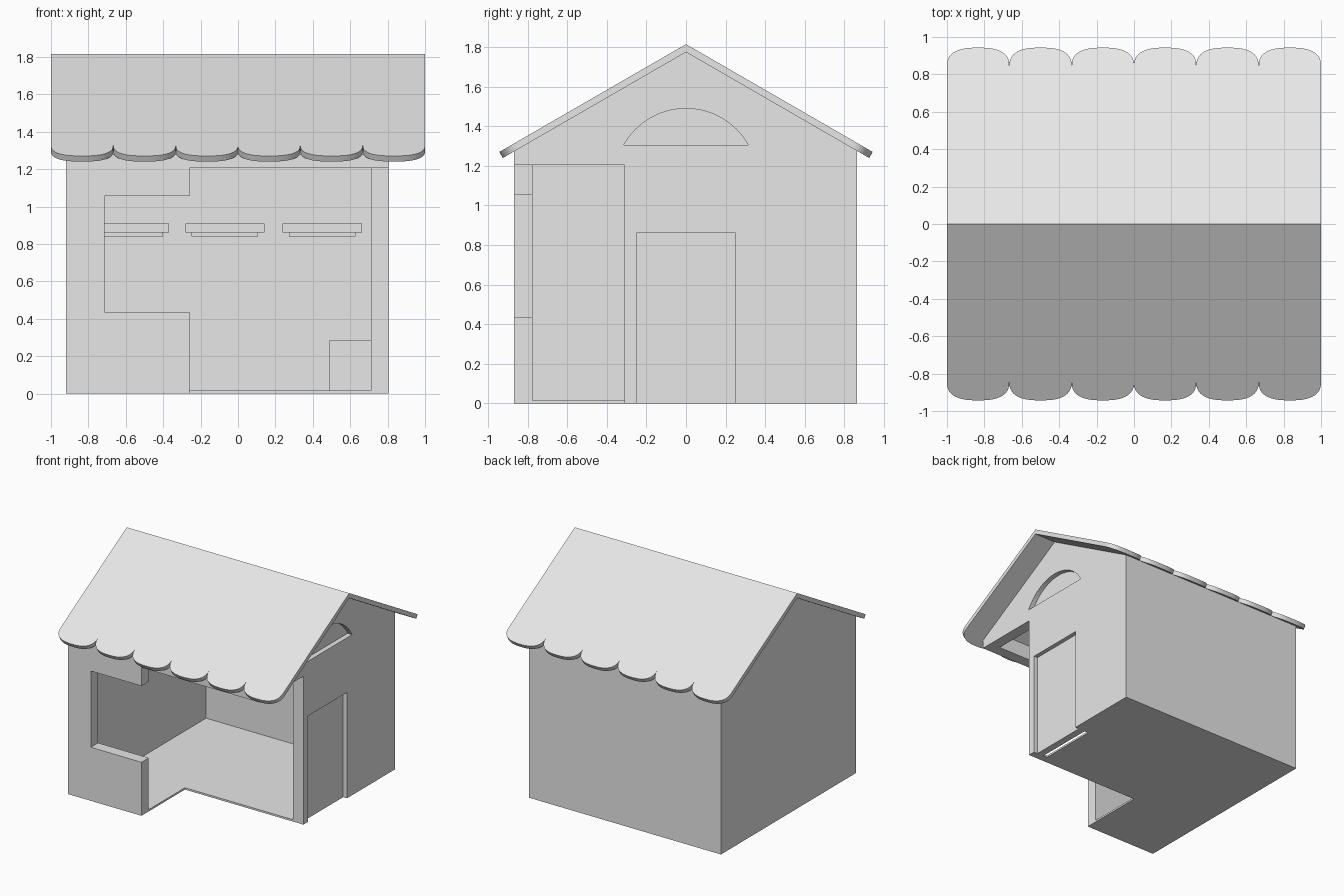
import bpy, bmesh, math

cube = bpy.data.objects.get("Cube")
if cube:
    bpy.data.objects.remove(cube, do_unlink=True)

# Single plain colour
grey = bpy.data.materials.new("light grey")
grey.use_nodes = True
grey.diffuse_color = (0.8, 0.8, 0.8, 1)
grey.node_tree.nodes["Principled BSDF"].inputs["Base Color"].default_value = (0.8, 0.8, 0.8, 1)


def make_object(name, bm):
    bmesh.ops.recalc_face_normals(bm, faces=bm.faces)
    mesh = bpy.data.meshes.new(name)
    bm.to_mesh(mesh)
    bm.free()
    mesh.materials.append(grey)
    obj = bpy.data.objects.new(name, mesh)
    bpy.context.collection.objects.link(obj)
    return obj


def prism(name, profile, x0, x1):
    """Extrude a (y, z) profile along x."""
    bm = bmesh.new()
    face = bm.faces.new([bm.verts.new((x0, y, z)) for y, z in profile])
    out = bmesh.ops.extrude_face_region(bm, geom=[face])["geom"]
    moved = [v for v in out if isinstance(v, bmesh.types.BMVert)]
    bmesh.ops.translate(bm, verts=moved, vec=(x1 - x0, 0, 0))
    return make_object(name, bm)


def box(name, x0, x1, y0, y1, z0, z1):
    return prism(name, [(y0, z0), (y1, z0), (y1, z1), (y0, z1)], x0, x1)


def cut(target, cutter):
    """Subtract the cutter, then throw it away."""
    cutter.hide_render = True
    mod = target.modifiers.new("cut", "BOOLEAN")
    mod.operation = "DIFFERENCE"
    mod.solver = "EXACT"
    mod.object = cutter
    bpy.context.view_layer.objects.active = target
    bpy.ops.object.modifier_apply(modifier=mod.name)
    bpy.data.objects.remove(cutter, do_unlink=True)


# Main dimensions
LEFT, RIGHT, FRONT, BACK = -0.92, 0.805, -0.868, 0.865
WALL, FLOOR = 0.093, 0.015
RIDGE, EAVE, THICK = 1.815, 0.943, 0.035
ANGLE = math.radians(30)
SLOPE = math.tan(ANGLE)


def under_roof(y):
    return RIDGE - THICK / math.cos(ANGLE) - SLOPE * abs(y)


def gable(y0, y1, z0, lift):
    return [(y0, z0), (y1, z0), (y1, under_roof(y1) + lift),
            (0, under_roof(0) + lift), (y0, under_roof(y0) + lift)]


# House shell: gabled block hollowed out, open to the roof
house = prism("house_walls", gable(FRONT, BACK, 0, 0.004), LEFT, RIGHT)
cut(house, prism("room_cutter", gable(FRONT + WALL, BACK - WALL, FLOOR, 0.2),
                 LEFT + WALL, RIGHT - WALL))

# Open corner, serving window, door recess and floor slot
cut(house, box("corner_cutter", -0.26, 1.1, -1.1, -0.31, -0.1, 1.205))
cut(house, box("window_cutter", -0.715, -0.2, -1.1, -0.7, 0.435, 1.055))
cut(house, box("door_cutter", RIGHT - 0.035, 1.1, -0.25, 0.25, -0.1, 0.86))
cut(house, box("slot_cutter", 0.675, 0.711, -0.25, 0.25, -0.1, 0.014 + FLOOR))

# Arched recess in the gable
half, rise, sill = 0.315, 0.185, 1.305
radius = (half ** 2 + rise ** 2) / (2 * rise)
sweep = math.asin(half / radius)
arch = []
for i in range(25):
    a = sweep * (1 - i / 12)
    arch.append((radius * math.sin(a), sill + rise - radius + radius * math.cos(a)))
cut(house, prism("arch_cutter", arch, RIGHT - 0.04, 1.1))

# Roof: two slabs with scalloped eaves
SCALLOPS, STEPS, DEPTH = 6, 24, 0.1


def roof_slab(name, side):
    edge = []
    for s in range(SCALLOPS):
        for i in range(STEPS + (s == SCALLOPS - 1)):
            u = -math.cos(math.pi * i / STEPS)
            x = -1 + (2 * s + 1 + u) / SCALLOPS
            bulge = max(0, 1 - abs(u) ** 2.6) ** (1 / 2.6)
            edge.append((x, EAVE - DEPTH * (1 - bulge)))
    outline = [(-1, 0)] + edge + [(1, 0)]
    bm = bmesh.new()
    top, bottom = [], []
    for x, y in outline:
        z = RIDGE - SLOPE * y
        top.append(bm.verts.new((x, side * y, z)))
        if y == 0:
            low = (x, 0, under_roof(0))
        else:
            low = (x, side * (y - THICK * math.sin(ANGLE)), z - THICK * math.cos(ANGLE))
        bottom.append(bm.verts.new(low))
    bm.faces.new(top)
    bm.faces.new(bottom[::-1])
    for i in range(len(top) - 1):
        bm.faces.new((top[i], bottom[i], bottom[i + 1], top[i + 1]))
    return make_object(name, bm)


roof_slab("roof_front", -1)
roof_slab("roof_back", 1)

# Wall shelves, each a board on a narrower support
inner_back = BACK - WALL
for i, x in enumerate((-0.58, -0.07, 0.45)):
    box(f"shelf_board_{i + 1}", x - 0.212, x + 0.212, inner_back - 0.18, inner_back, 0.86, 0.91)
    box(f"shelf_support_{i + 1}", x - 0.178, x + 0.178, inner_back - 0.14, inner_back, 0.84, 0.86)

# Low block in the back corner
box("corner_block", 0.49, RIGHT - WALL, 0.32, inner_back, FLOOR, 0.285)
